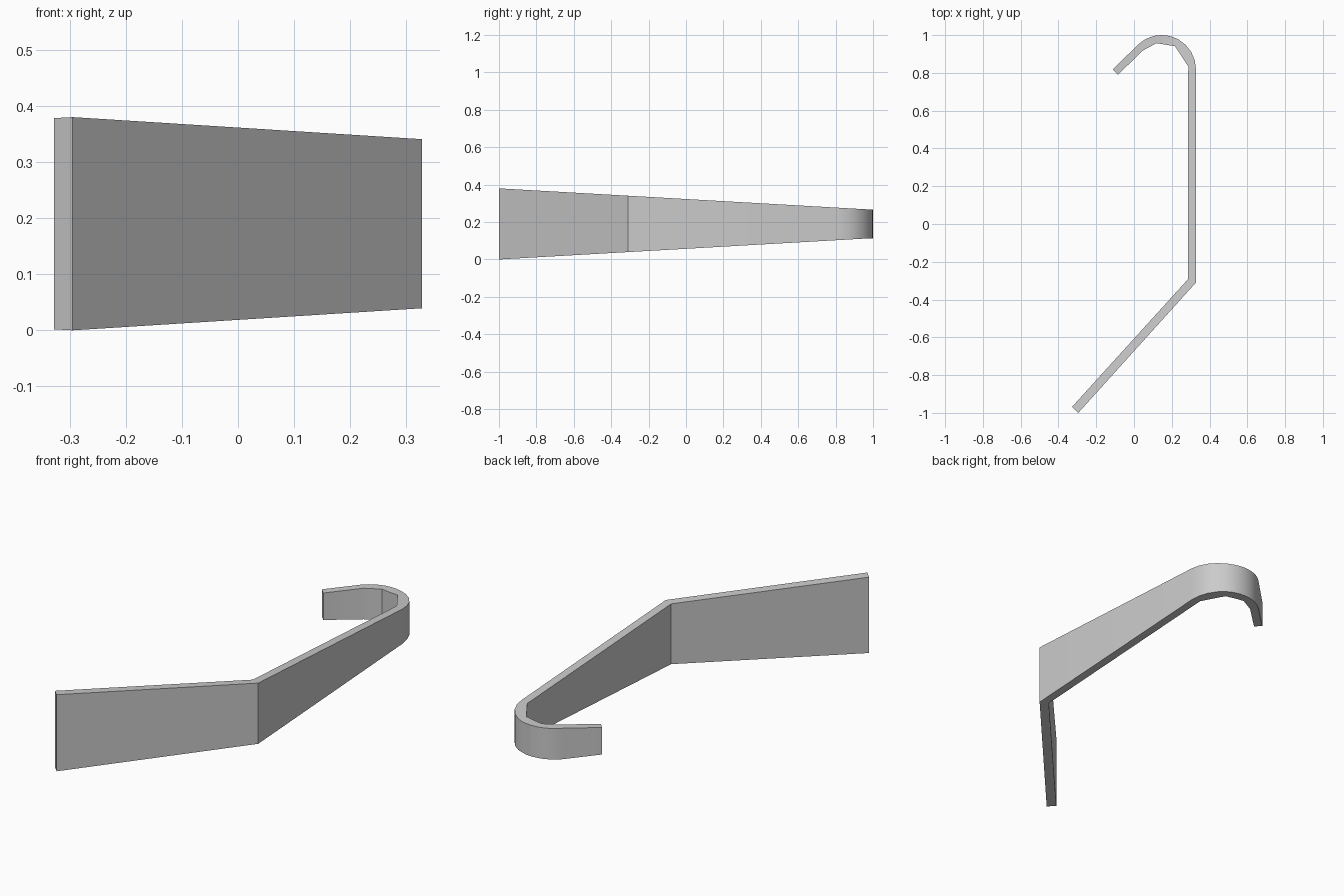
import bpy, bmesh, math
from mathutils import Vector

if "Cube" in bpy.data.objects:
    bpy.data.objects.remove(bpy.data.objects["Cube"])

CX, CY, R_OUT, R_IN = 0.147, 0.819, 0.181, 0.141
MID_Z = 0.19


def on_arc(radius, deg):
    a = math.radians(deg)
    return Vector((CX + radius * math.cos(a), CY + radius * math.sin(a)))


def taper(y):
    # half height of the strip, narrowing towards the back
    return 0.19 - 0.057 * (y + 1) / 2 * 2


# Plan rails: (outer point, inner point, half height)
rails = []


def add(outer, inner, half=None):
    o, i = Vector(outer), Vector(inner)
    rails.append((o, i, half or taper(o.y), half or taper(i.y)))


# Angled front arm and long straight arm
add((-0.295, -1.0), (-0.328, -0.968))
add((0.328, -0.31), (0.286, -0.292))

# Hook: smooth outside, coarse three-facet inside
knots = [(0, 6), (60, 60), (101, 101), (135, 135)]
STEPS = 4
for k in range(3):
    (a0, b0), (a1, b1) = knots[k], knots[k + 1]
    for s in range(STEPS):
        t = s / STEPS
        ang = a0 + (a1 - a0) * t
        inner = on_arc(R_IN, b0).lerp(on_arc(R_IN, b1), t)
        add(on_arc(R_OUT, ang), inner, 0.077 if ang > 80 else None)
add(on_arc(R_OUT, 135), on_arc(R_IN, 135), 0.077)

# Hook tip
add((-0.113, 0.818), (-0.085, 0.79), 0.067)

# Skin the strip from four-cornered sections
bm = bmesh.new()
rings = []
for o, i, ho, hi in rails:
    rings.append([bm.verts.new((p.x, p.y, MID_Z + h)) for p, h in
                  ((o, -ho), (o, ho), (i, hi), (i, -hi))])
for a, b in zip(rings, rings[1:]):
    for j in range(4):
        n = (j + 1) % 4
        bm.faces.new((a[j], b[j], b[n], a[n]))
bm.faces.new(rings[0])
bm.faces.new(rings[-1][::-1])
bmesh.ops.recalc_face_normals(bm, faces=bm.faces)

mesh = bpy.data.meshes.new("bent_hook_strip")
bm.to_mesh(mesh)
bm.free()
strip = bpy.data.objects.new("bent_hook_strip", mesh)
bpy.context.collection.objects.link(strip)
bpy.context.view_layer.objects.active = strip
strip.select_set(True)
bpy.ops.object.shade_smooth_by_angle(angle=math.radians(25))
